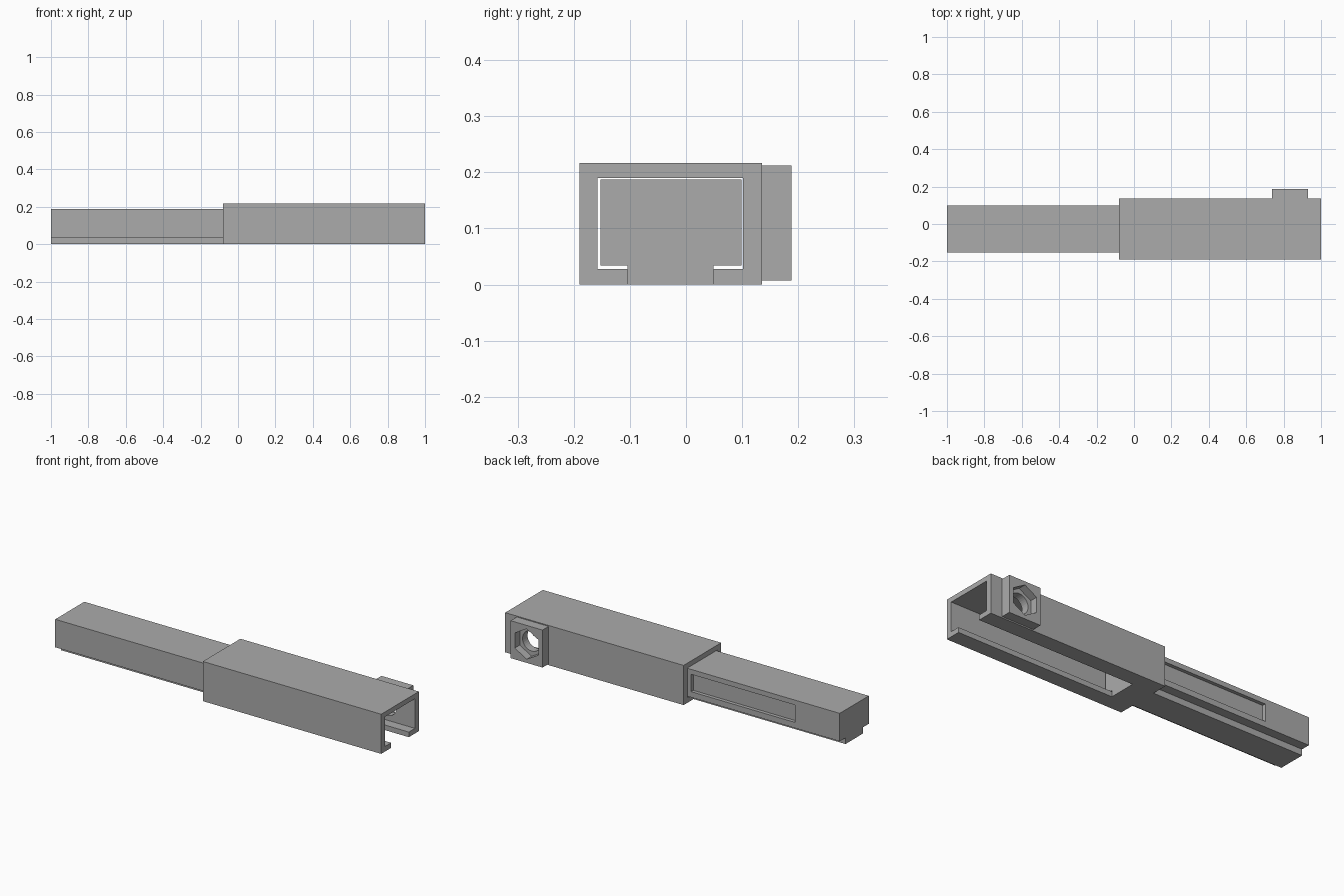
import bpy
import bmesh
from math import pi
from mathutils import Matrix

cube = bpy.data.objects.get("Cube")
if cube:
    bpy.data.objects.remove(cube, do_unlink=True)

grey = bpy.data.materials.new("plain grey")
grey.use_nodes = True
colour = (0.41, 0.41, 0.41, 1)
grey.diffuse_color = colour
grey.node_tree.nodes["Principled BSDF"].inputs["Base Color"].default_value = colour


def finish(name, bm):
    bmesh.ops.recalc_face_normals(bm, faces=bm.faces)
    mesh = bpy.data.meshes.new(name)
    bm.to_mesh(mesh)
    bm.free()
    mesh.materials.append(grey)
    obj = bpy.data.objects.new(name, mesh)
    bpy.context.collection.objects.link(obj)
    return obj


def extrude_x(name, profile, x0, x1):
    """Sweep a closed (y, z) profile along x."""
    bm = bmesh.new()
    face = bm.faces.new([bm.verts.new((x0, y, z)) for y, z in profile])
    out = bmesh.ops.extrude_face_region(bm, geom=[face])["geom"]
    verts = [v for v in out if isinstance(v, bmesh.types.BMVert)]
    bmesh.ops.translate(bm, verts=verts, vec=(x1 - x0, 0, 0))
    return finish(name, bm)


def box(name, x0, x1, y0, y1, z0, z1):
    return extrude_x(name, [(y0, z0), (y1, z0), (y1, z1), (y0, z1)], x0, x1)


def prism_y(name, sides, radius, x, z, y0, y1, spin=0):
    """Regular prism whose axis runs along y."""
    bm = bmesh.new()
    place = (Matrix.Translation((x, (y0 + y1) / 2, z))
             @ Matrix.Rotation(pi / 2, 4, 'X') @ Matrix.Rotation(spin, 4, 'Z'))
    bmesh.ops.create_cone(bm, cap_ends=True, segments=sides, radius1=radius,
                          radius2=radius, depth=y1 - y0, matrix=place)
    return finish(name, bm)


def cut(target, cutter):
    mod = target.modifiers.new("cut", 'BOOLEAN')
    mod.operation = 'DIFFERENCE'
    mod.solver = 'EXACT'
    mod.object = cutter
    cutter.hide_render = True
    bpy.context.view_layer.objects.active = target
    bpy.ops.object.modifier_apply(modifier=mod.name)
    bpy.data.objects.remove(cutter, do_unlink=True)


# Shared sizes: slot edges and bolt position
SLOT0, SLOT1 = -0.104, 0.049
BOLT_X, BOLT_Z = 0.833, 0.11

# Outer sleeve: a C channel with the slot underneath
sleeve = extrude_x("outer_sleeve", [
    (-0.19, 0), (SLOT0, 0), (SLOT0, 0.028), (-0.158, 0.028),
    (-0.158, 0.19), (0.102, 0.19), (0.102, 0.028), (SLOT1, 0.028),
    (SLOT1, 0), (0.135, 0), (0.135, 0.217), (-0.19, 0.217)], -0.08, 1)
cut(sleeve, prism_y("hole_cutter", 32, 0.055, BOLT_X, BOLT_Z, 0.08, 0.16))

# Sliding bar: solid T section whose rib runs in the slot
bar = extrude_x("sliding_bar", [
    (SLOT0, 0), (SLOT1, 0), (SLOT1, 0.034), (0.099, 0.034),
    (0.099, 0.187), (-0.152, 0.187), (-0.152, 0.034), (SLOT0, 0.034)], -1, 0.05)
cut(bar, box("pocket_cutter", -0.73, -0.10, 0.08, 0.15, 0.065, 0.16))

# Nut holder: block with a hexagonal pocket and a round through hole
block = box("nut_holder", 0.737, 0.93, 0.135, 0.188, 0.007, 0.212)
cut(block, prism_y("hex_cutter", 6, 0.083, BOLT_X, BOLT_Z, 0.145, 0.22))
cut(block, prism_y("bore_cutter", 32, 0.055, BOLT_X, BOLT_Z, 0.1, 0.18))
